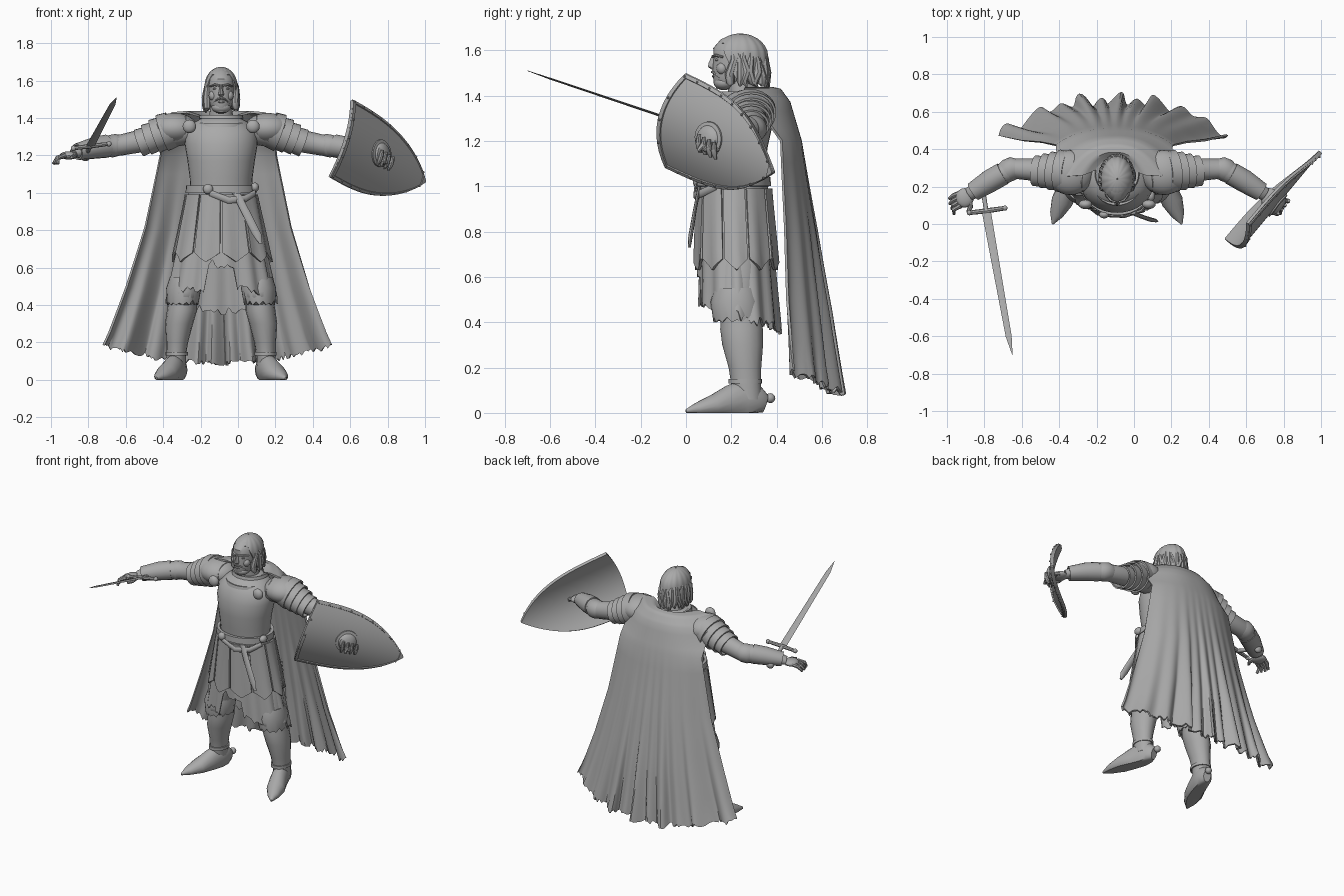
import bpy, bmesh, math, random
from mathutils import Vector

random.seed(4)
CX = -0.09                      # middle of the figure
TAU = math.tau
made = []

if "Cube" in bpy.data.objects:
    bpy.data.objects.remove(bpy.data.objects["Cube"])

grey = bpy.data.materials.new("plain grey")
grey.use_nodes = True
grey.diffuse_color = (0.4, 0.4, 0.4, 1)
grey.node_tree.nodes["Principled BSDF"].inputs["Base Color"].default_value = grey.diffuse_color


def finish(name, bm, thick=0):
    bmesh.ops.recalc_face_normals(bm, faces=bm.faces)
    mesh = bpy.data.meshes.new(name)
    bm.to_mesh(mesh)
    bm.free()
    mesh.materials.append(grey)
    ob = bpy.data.objects.new(name, mesh)
    bpy.context.collection.objects.link(ob)
    if thick:
        solid = ob.modifiers.new("thickness", 'SOLIDIFY')
        solid.thickness, solid.offset = thick, 0
    made.append(ob)
    return ob


def skin(name, rows, loop=True, caps=False, thick=0):
    """Quads between successive rows of points."""
    bm = bmesh.new()
    grid = [[bm.verts.new(p) for p in row] for row in rows]
    count = len(grid[0])
    for low, high in zip(grid, grid[1:]):
        for i in range(count if loop else count - 1):
            j = (i + 1) % count
            bm.faces.new((low[i], low[j], high[j], high[i]))
    if caps:
        bm.faces.new(grid[0])
        bm.faces.new(grid[-1])
    return finish(name, bm, thick)


def tube(name, stations, side=1, flat=False, sides=16, caps=True, thick=0, floor=False):
    """Loft of ellipses; a station is (distance from middle, y, z, radius, radius)."""
    path = [Vector((CX + side * s[0], s[1], s[2])) for s in stations]
    rows = []
    for i, s in enumerate(stations):
        across, up = Vector((1, 0, 0)), Vector((0, 1, 0))
        if not flat:
            along = (path[min(i + 1, len(path) - 1)] - path[max(i - 1, 0)]).normalized()
            across = along.cross(Vector((0, 0, 1))).normalized()
            up = across.cross(along)
        row = [path[i] + across * (s[3] * math.cos(TAU * k / sides))
               + up * (s[4] * math.sin(TAU * k / sides)) for k in range(sides)]
        if floor:
            for p in row:
                p.z = max(p.z, 0)
        rows.append(row)
    return skin(name, rows, True, caps, thick)


def ball(name, off, y, z, radii, side=1, segments=20):
    bm = bmesh.new()
    bmesh.ops.create_uvsphere(bm, u_segments=segments, v_segments=segments // 2, radius=1)
    bmesh.ops.scale(bm, vec=radii, verts=bm.verts)
    bmesh.ops.translate(bm, vec=(CX + side * off, y, z), verts=bm.verts)
    return finish(name, bm)


def span(a, b, n):
    return [a + (b - a) * i / n for i in range(n + 1)]


# Torso, belt and neck
tube("breastplate", [(0, .21, 1.03, .165, .135), (0, .21, 1.08, .168, .14), (0, .21, 1.17, .18, .15),
                     (0, .22, 1.26, .195, .16), (0, .23, 1.33, .19, .145), (0, .24, 1.38, .14, .12),
                     (0, .25, 1.41, .08, .08)], flat=True, sides=32)
tube("neck", [(0, .26, 1.36, .07, .07), (0, .24, 1.48, .055, .06)], flat=True)
tube("neck_rim", [(0, .23, 1.35, .13, .125), (0, .23, 1.37, .125, .12)], flat=True, sides=32, caps=False, thick=.02)
tube("belt", [(0, .21, 1, .18, .155), (0, .21, 1.04, .178, .153)], flat=True, sides=32, caps=False, thick=.02)
ball("buckle", -.07, .05, 1.02, (.027, .02, .027))
ball("belt_knot", .18, .15, 1.03, (.022, .03, .025))
tube("hanging_strap", [(.08, .06, 1, .022, .008), (.13, .04, .9, .024, .008),
                       (.19, .02, .78, .025, .01), (.21, .015, .73, .01, .006)], flat=True, sides=8)
tube("cross_strap", [(-.06, .045, 1.0, .008, .016), (.04, .04, .96, .008, .018), (.13, .07, .97, .008, .018),
                     (.18, .13, 1.0, .008, .016)], sides=8)


# Tunic skirt with a front opening and pointed panels over it
def skirt_point(angle, z, lift=0):
    t = (1.03 - z) / .6
    fold = lift + .01 * t * math.sin(13 * angle)
    return Vector((CX + (.165 + .125 * t + fold) * math.sin(angle),
                   .21 + .02 * t - (.145 + .03 * t + fold) * math.cos(angle), z))


angles = [TAU * k / 96 for k in range(96)]
hems = [(.62 if math.cos(a) > .95 else .43 + .06 * math.cos(a)) + random.uniform(-.025, .025) for a in angles]
skin("tunic_skirt", [[skirt_point(a, 1.02 + (h - 1.02) * f) for a, h in zip(angles, hems)]
                     for f in span(0, 1, 10)], thick=.008)
for k in range(10):
    rows = []
    for f in span(0, 1, 6):
        rows.append([skirt_point(TAU * (k + .5 + v * .46) / 10,
                                 .99 - f * (.31 + .05 * (1 - abs(v))), .016) for v in span(-1, 1, 6)])
    skin("skirt_panel", rows, loop=False, thick=.012)

# Legs, boots and feet
for s in (-1, 1):
    tube("thigh", [(.1, .23, .85, .09, .1), (.16, .23, .65, .09, .1), (.2, .22, .48, .08, .095)], s, True)
    ball("knee", .2, .215, .47, (.085, .105, .085), s)
    cuff = tube("ragged_knee_cuff", [(.2, .22, .55, .07, .09), (.2, .22, .49, .09, .108),
                                     (.205, .225, .4, .08, .1)], s, True, 28, False, .008)
    for corner in list(cuff.data.vertices)[-28::2]:
        corner.co.z += random.uniform(.01, .04)
    tube("boot_shaft", [(.205, .24, .44, .074, .085), (.21, .245, .37, .08, .094), (.225, .25, .3, .075, .09),
                        (.235, .26, .2, .058, .072), (.24, .265, .13, .052, .066), (.24, .27, .06, .05, .065)], s, True)
    tube("ankle_strap", [(.237, .262, .15, .056, .07), (.237, .262, .13, .056, .07)], s, True, 20, False, .008)
    tube("foot", [(.218, .35, .04, .025, .04), (.225, .32, .05, .046, .065), (.24, .26, .06, .052, .09),
                  (.265, .19, .045, .055, .075), (.295, .12, .03, .058, .05), (.325, .05, .018, .036, .028),
                  (.345, .0, .008, .005, .008)], s, floor=True)
    ball("spur", .21, .372, .065, (.022, .022, .022), s, 12)

    # Arms with layered shoulder plates and bracers
    tube("arm", [(.17, .26, 1.34, .09, .08), (.32, .28, 1.31, .075, .075), (.44, .29, 1.275, .06, .06),
                 (.54, .295, 1.255, .055, .056), (.6, .275, 1.25, .058, .058), (.67, .235, 1.24, .052, .05),
                 (.75, .185, 1.225, .042, .036), (.79, .16, 1.21, .036, .026)], s)
    ball("shoulder_plate", .25, .275, 1.345, (.125, .12, .082), s, 28)
    for k in range(4):
        out = .265 + .042 * k
        size = .108 - .01 * k
        drop = 1.338 - .018 * k
        tube("shoulder_lame", [(out, .28, drop, size * .96, size * .85), (out + .05, .285, drop - .018, size, size * .9)],
             s, sides=24, caps=False, thick=.01)
    tube("elbow_guard", [(.53, .297, 1.255, .05, .052), (.56, .297, 1.255, .062, .06),
                         (.585, .285, 1.25, .063, .061), (.61, .27, 1.25, .052, .055)], s)
    tube("bracer", [(.61, .27, 1.25, .056, .057), (.68, .23, 1.24, .056, .053), (.77, .172, 1.22, .046, .04)],
         s, caps=False, thick=.01)
    ball("shoulder_clasp", .17, .105, 1.355, (.036, .025, .036), s)

    # Hands
    ball("palm", .815, .14, 1.2, (.048, .052, .022), s)
    for k in range(4):
        reach = .908 - .012 * k - .01 * (k == 0)
        tube("finger", [(.835, .168 - .023 * k, 1.2, .014, .014), (.875, .152 - .025 * k, 1.187, .013, .013),
                        (reach, .135 - .027 * k, 1.155, .008, .008)], s, sides=8)
    tube("thumb", [(.79, .13, 1.2, .016, .015), (.785, .09, 1.195, .014, .013), (.8, .06, 1.19, .008, .008)], s, sides=8)

# Head and face
tube("head", [(0, .17, 1.43, .028, .035), (0, .19, 1.455, .053, .068), (0, .215, 1.49, .066, .096),
              (0, .225, 1.53, .072, .108), (0, .228, 1.57, .074, .106), (0, .23, 1.61, .073, .11),
              (0, .235, 1.65, .05, .08), (0, .235, 1.662, .02, .04)], flat=True, sides=28)
tube("nose", [(0, .13, 1.58, .008, .015), (0, .117, 1.545, .011, .018), (0, .117, 1.527, .016, .021),
              (0, .125, 1.515, .01, .012)], flat=True, sides=10)
ball("beard", 0, .167, 1.457, (.052, .045, .033))
ball("lower_lip", 0, .122, 1.486, (.018, .008, .006), 1, 12)
for s in (-1, 1):
    tube("brow", [(.008, .119, 1.572, .008, .006), (.035, .13, 1.578, .01, .007), (.06, .163, 1.57, .006, .005)], s, sides=8)
    tube("moustache", [(.002, .117, 1.505, .008, .006), (.022, .125, 1.5, .008, .006), (.042, .152, 1.478, .006, .005)], s, sides=8)
    ball("eye", .03, .138, 1.557, (.014, .01, .007), s, 12)
    ball("cheek", .042, .16, 1.52, (.025, .026, .028), s, 12)


# Hair cap, open at the face, with loose locks
def hair_point(angle, z, lift=0):
    reach = math.sqrt(max(0, 1 - ((z - 1.57) / .1) ** 2)) if z > 1.57 else 1
    reach *= 1 + lift + .015 * math.sin(15 * angle)
    return Vector((CX + .084 * reach * math.sin(angle), .24 - .118 * reach * math.cos(angle), z))


def hairline(angle):
    return 1.63 - .16 * min(1, max(0, (.75 - math.cos(angle)) / .6))


skin("hair_cap", [[hair_point(a, 1.67 + (hairline(a) - 1.67) * f * f) for a in angles]
                  for f in span(.02, 1, 10)], thick=.008)
for k in range(17):
    angle = 1.25 + (TAU - 2.5) * k / 16
    stations = []
    for z, lift, r in ((1.61, -.1, .01), (1.56, -.06, .017), (1.5, -.02, .021), (1.46, -.02, .018), (1.435, .05, .004)):
        p = hair_point(angle + random.uniform(-.12, .12), z + random.uniform(-.01, .01), lift)
        stations.append((p.x - CX, p.y, p.z, r, r))
    tube("hair_lock", stations, flat=True, sides=8)

# Cape: height, half width, y at the edges, y at the back
stations = [(1.41, .1, .29, .36), (1.432, .17, .26, .385), (1.425, .25, .255, .415), (1.37, .3, .3, .455),
            (1.2, .31, .42, .505), (.8, .39, .435, .57), (.45, .49, .44, .62), (.08, .61, .46, .66)]
rows = []
for first, second in zip(stations, stations[1:]):
    for f in span(0, 1, 4)[(1 if rows else 0):]:
        z, half, edge, back = [a + (b - a) * f for a, b in zip(first, second)]
        fall = max(0, 1.3 - z) / 1.2
        row = []
        for t in span(-1, 1, 120):
            fold = fall ** 2 * (.024 * math.sin(33 * t + 2 * math.sin(4 * t)) + .016 * math.sin(19 * t + 1))
            row.append(Vector((CX - .015 + half * t + fold * .4 * math.cos(9 * t),
                               edge + (back - edge) * (1 - abs(t) ** 2.5) + fold, z + .09 * t * t * fall ** 2)))
        rows.append(row)
for p in rows[-1]:
    p.z += random.uniform(-.005, .025)
skin("cape", rows, loop=False, thick=.012)
tube("cape_collar", [(0, .27, 1.395, .11, .11), (0, .27, 1.415, .105, .105)], flat=True, sides=28, caps=False, thick=.02)

# Sword in the right hand
tube("sword_blade", [(.7, .07, 1.25, .024, .006), (.58, -.6, 1.475, .016, .004), (.56, -.7, 1.51, .001, .001)], -1, sides=4)
tube("sword_grip", [(.7, .07, 1.25, .012, .012), (.725, .23, 1.198, .012, .012)], -1, sides=10)
tube("sword_guard", [(.6, .085, 1.262, .012, .01), (.7, .07, 1.25, .014, .013), (.79, .06, 1.238, .012, .01)], -1, sides=8)
ball("sword_pommel", .725, .242, 1.195, (.027, .02, .026), -1, 16)
for off, y, z in ((.6, .085, 1.262), (.79, .06, 1.238)):
    ball("guard_end", off, y, z, (.015, .015, .015), -1, 10)

# Curved shield on the left arm
base, tip = Vector((.6, -.085, 1.285)), Vector((.995, .39, 1.06))
along = (tip - base).normalized()
across = Vector((.27, .2, .94)).normalized()
normal = along.cross(across).normalized()


def shield_point(u, v, lift=0):
    half = 1 - u ** 3.2
    reach = u * (tip - base).length - .04 * (1 - v * v) * (1 - u)
    return base + along * reach + across * (.218 * half * v) + normal * (lift - .07 * (v * half) ** 2)


skin("shield", [[shield_point(u, v) for v in span(-1, 1, 16)] for u in span(0, .995, 24)], loop=False, thick=.016)
outline = [(0, v) for v in span(-1, 1, 12)] + [(u, 1) for u in span(.04, .995, 24)]
outline += [(u, -1) for u in span(.995, .04, 24)]
skin("shield_rim", [[shield_point(.42 + (u - .42) * f, v * f, .01) for u, v in outline] for f in (1, .93)], thick=.012)
for u, v in outline[::3]:
    p = shield_point(.42 + (u - .42) * .965, v * .965, .017)
    ball("rivet", p.x - CX, p.y, p.z, (.006, .006, .006), 1, 8)
ring = [(math.cos(TAU * k / 24), math.sin(TAU * k / 24)) for k in range(24)]
skin("shield_boss", [[shield_point(.43 + .11 * r * c, .08 + .36 * r * d, lift) for c, d in ring]
                     for r, lift in ((1, 0), (1, .016), (.78, .018), (.7, .028), (.35, .036), (.02, .04))])
for k in range(4):
    path = [shield_point(.38 + .045 * k + .02 * f, .12 - .4 * f, .04 - .012 * f * f) for f in span(0, 1, 3)]
    tube("gripping_finger", [(p.x - CX, p.y, p.z, r, r) for p, r in zip(path, (.008, .013, .013, .006))], flat=True, sides=8)

# Smooth shading with crisp edges
bpy.ops.object.select_all(action='DESELECT')
for ob in made:
    ob.select_set(True)
bpy.context.view_layer.objects.active = made[0]
bpy.ops.object.convert(target='MESH')
bpy.ops.object.shade_smooth_by_angle(angle=.7)
